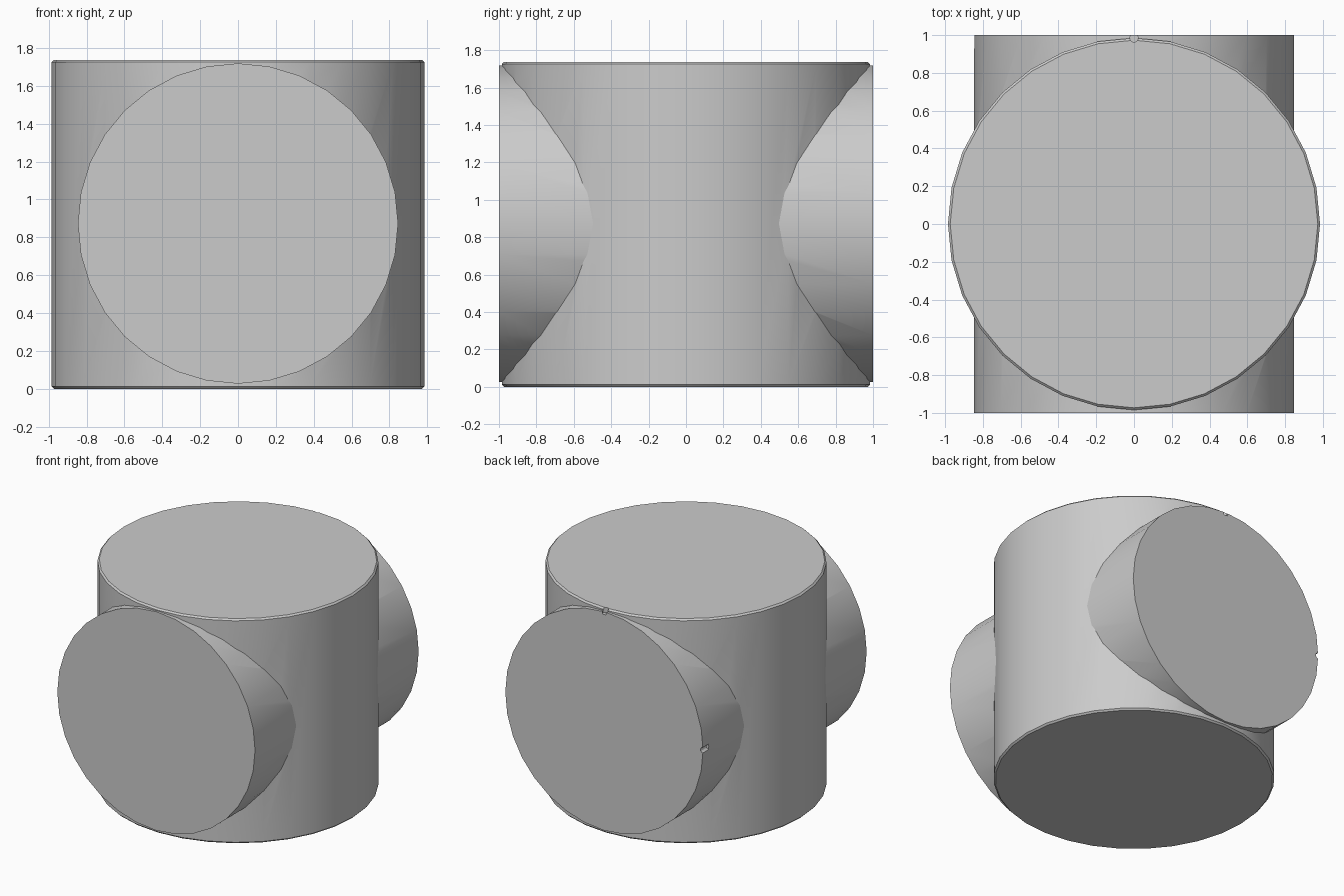
import bpy
import math

old = bpy.data.objects.get("Cube")
if old:
    bpy.data.objects.remove(old, do_unlink=True)

HEIGHT, R_UP, R_CROSS, MID = 1.737, 0.985, 0.846, 0.873
LENGTH = 2.0

grey = bpy.data.materials.new("plain grey")
grey.use_nodes = True
grey.diffuse_color = (0.6, 0.6, 0.6, 1)
grey.node_tree.nodes["Principled BSDF"].inputs["Base Color"].default_value = (0.6, 0.6, 0.6, 1)


def cylinder(name, radius, depth, location, along_y=False, sides=32):
    bpy.ops.mesh.primitive_cylinder_add(
        vertices=sides, radius=radius, depth=depth, location=location,
        rotation=(math.pi / 2 if along_y else 0, 0, 0))
    obj = bpy.context.object
    obj.name = name
    obj.data.materials.append(grey)
    return obj


def apply_modifier(obj, mod):
    bpy.ops.object.select_all(action='DESELECT')
    obj.select_set(True)
    bpy.context.view_layer.objects.active = obj
    bpy.ops.object.modifier_apply(modifier=mod.name)


def combine(target, other, operation):
    mod = target.modifiers.new(operation.title(), 'BOOLEAN')
    mod.operation = operation
    mod.solver = 'EXACT'
    mod.object = other
    apply_modifier(target, mod)
    bpy.data.objects.remove(other, do_unlink=True)


# Upright drum with a fine chamfer on both rims
body = cylinder("crossed_cylinders", R_UP, HEIGHT, (0, 0, HEIGHT / 2))
chamfer = body.modifiers.new("Rim chamfer", 'BEVEL')
chamfer.width = 0.012
chamfer.segments = 1
chamfer.limit_method = 'ANGLE'
chamfer.angle_limit = math.radians(40)
apply_modifier(body, chamfer)

# Horizontal drum running front to back
cross = cylinder("cross_drum", R_CROSS, LENGTH, (0, 0, MID), along_y=True)
combine(body, cross, 'UNION')

# Small round notches in the top back rim and the rear end rim
top_notch = cylinder("top_notch", 0.022, 0.08, (0, R_UP, HEIGHT), sides=12)
combine(body, top_notch, 'DIFFERENCE')
end_notch = cylinder("end_notch", 0.022, 0.14, (-R_CROSS, LENGTH / 2, MID),
                     along_y=True, sides=12)
combine(body, end_notch, 'DIFFERENCE')

# Smooth round walls, crisp rims and seams
bpy.ops.object.select_all(action='DESELECT')
body.select_set(True)
bpy.context.view_layer.objects.active = body
bpy.ops.object.shade_smooth_by_angle(angle=math.radians(25))
